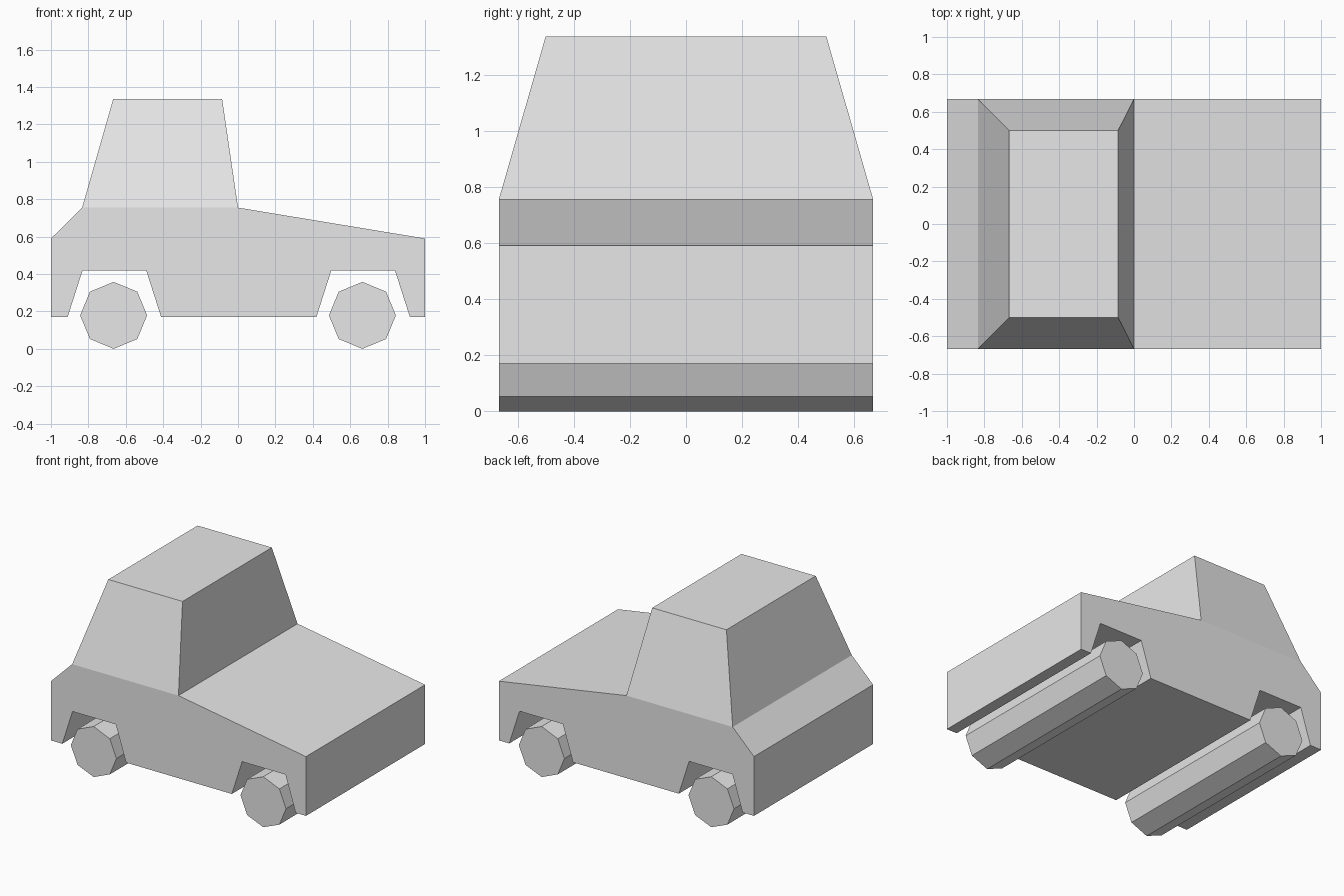
import bpy, bmesh, math

if "Cube" in bpy.data.objects:
    bpy.data.objects.remove(bpy.data.objects["Cube"], do_unlink=True)

HALF_W = 0.667   # half depth shared by body and wheels
DECK_Z = 0.755   # height where the cabin meets the body

grey = bpy.data.materials.new("plain_grey")
grey.use_nodes = True
grey.diffuse_color = (0.8, 0.8, 0.8, 1)
grey.node_tree.nodes["Principled BSDF"].inputs["Base Color"].default_value = (0.8, 0.8, 0.8, 1)


def finish(name, bm):
    bmesh.ops.recalc_face_normals(bm, faces=bm.faces)
    mesh = bpy.data.meshes.new(name)
    bm.to_mesh(mesh)
    bm.free()
    mesh.materials.append(grey)
    obj = bpy.data.objects.new(name, mesh)
    bpy.context.collection.objects.link(obj)
    return obj


def extrude_profile(name, profile):
    """Extrude an x-z outline across the full depth."""
    bm = bmesh.new()
    face = bm.faces.new([bm.verts.new((x, -HALF_W, z)) for x, z in profile])
    new = bmesh.ops.extrude_face_region(bm, geom=[face])["geom"]
    verts = [g for g in new if isinstance(g, bmesh.types.BMVert)]
    bmesh.ops.translate(bm, verts=verts, vec=(0, 2 * HALF_W, 0))
    return finish(name, bm)


# Body side outline with two wheel arches cut through the full depth
def arch(cx):
    return [(cx + dx, z) for dx, z in ((0.25, 0.17), (0.17, 0.42), (-0.17, 0.42), (-0.25, 0.17))]


extrude_profile("body", [(-1, 0.17), (-1, 0.59), (-0.833, DECK_Z), (0, DECK_Z), (1, 0.59), (1, 0.17)]
                + arch(0.669) + arch(-0.661))

# Wheels: full-depth octagonal rollers standing on a corner
R = 0.179
for side, cx in (("left", 0.665), ("right", -0.665)):
    angles = [math.tau * i / 8 for i in range(8)]
    extrude_profile("wheel_roller_" + side,
                    [(cx + R * math.sin(a), R + R * math.cos(a)) for a in angles])

# Cabin: tapered block sitting on the body, open underneath
bm = bmesh.new()


def ring(x0, x1, y, z):
    return [bm.verts.new(p) for p in ((x0, -y, z), (x1, -y, z), (x1, y, z), (x0, y, z))]


base = ring(-0.833, 0, HALF_W, DECK_Z)
roof = ring(-0.667, -0.085, 0.5, 1.336)
bm.faces.new(roof)
for i in range(4):
    j = (i + 1) % 4
    bm.faces.new((base[i], base[j], roof[j], roof[i]))
finish("cabin", bm)
